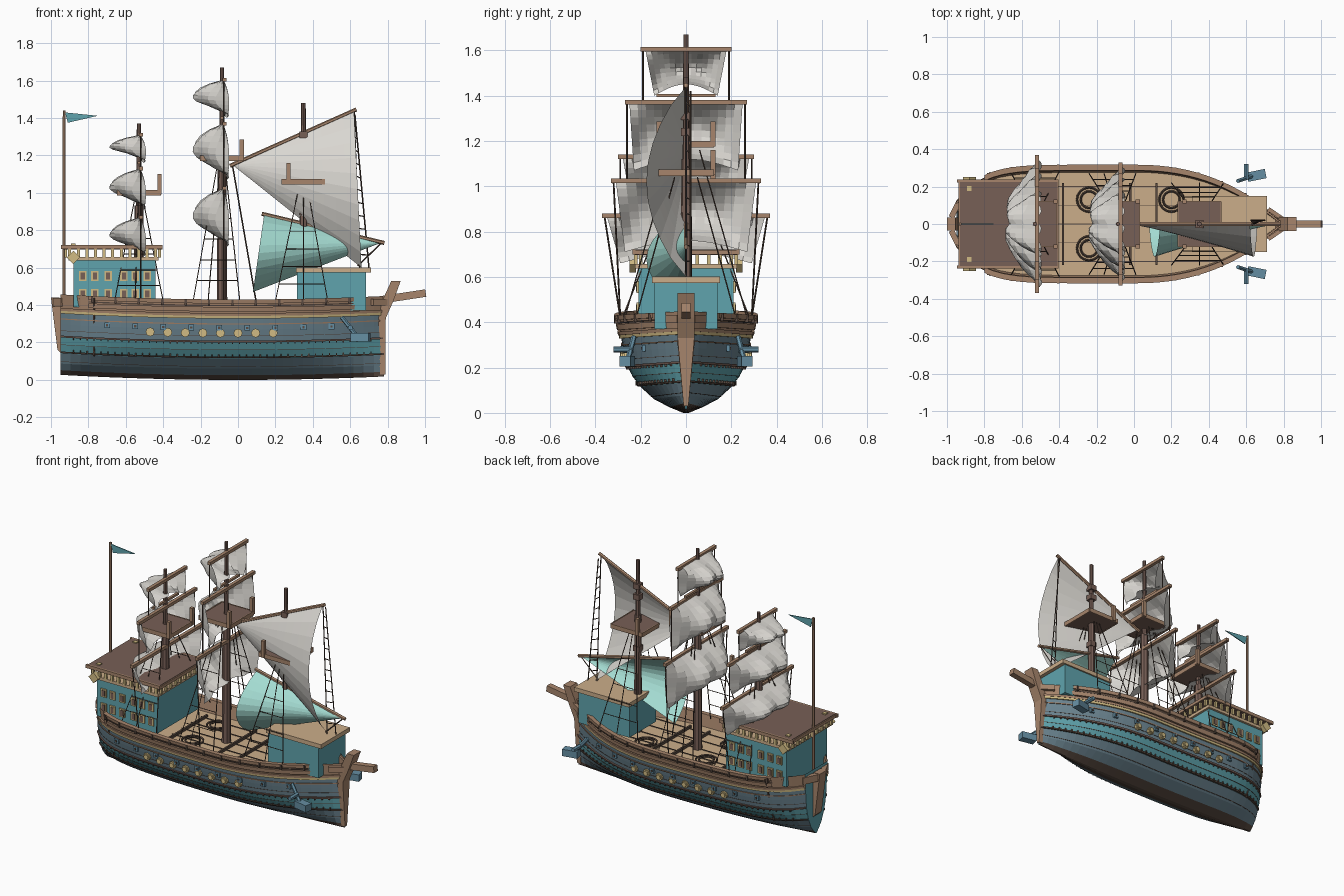
import bpy, bmesh, math
from mathutils import Vector, Matrix

if "Cube" in bpy.data.objects:
    bpy.data.objects.remove(bpy.data.objects["Cube"])


def material(name, r, g, b):
    m = bpy.data.materials.new(name)
    m.use_nodes = True
    m.diffuse_color = (r, g, b, 1)
    m.node_tree.nodes["Principled BSDF"].inputs["Base Color"].default_value = (r, g, b, 1)
    return m


TEAL = material("teal paint", .115, .37, .42)
SLATE = material("slate paint", .15, .235, .285)
CLOTH = material("grey white cloth", .70, .68, .64)
MINT = material("mint cloth", .37, .71, .64)
ROOF = material("dark roof wood", .185, .115, .093)
WOOD = material("rail wood", .385, .235, .15)
TAN = material("tan planks", .60, .42, .255)
GOLD = material("pale gold", .64, .50, .23)
DARK = material("rope brown", .10, .068, .052)
IRON = material("blue iron", .13, .27, .36)


# ---- helpers ----
def finish(name, bm, *mats):
    bmesh.ops.recalc_face_normals(bm, faces=bm.faces)
    me = bpy.data.meshes.new(name)
    bm.to_mesh(me)
    bm.free()
    for m in mats:
        me.materials.append(m)
    o = bpy.data.objects.new(name, me)
    bpy.context.collection.objects.link(o)


def box(bm, c, s, rot=Matrix()):
    m = Matrix.Translation(c) @ rot.to_4x4() @ Matrix.Diagonal((*s, 1))
    bmesh.ops.create_cube(bm, size=1, matrix=m)


def tube(bm, a, b, r1, r2=None, n=6):
    a, b = Vector(a), Vector(b)
    d = b - a
    m = Matrix.Translation((a + b) / 2) @ d.to_track_quat('Z', 'Y').to_matrix().to_4x4()
    bmesh.ops.create_cone(bm, cap_ends=True, segments=n, radius1=r1,
                          radius2=r1 if r2 is None else r2, depth=d.length, matrix=m)


def prism(bm, pts, y0, y1):
    f = bm.faces.new([bm.verts.new((x, y0, z)) for x, z in pts])
    ext = bmesh.ops.extrude_face_region(bm, geom=[f])
    bmesh.ops.translate(bm, vec=(0, y1 - y0, 0),
                        verts=[v for v in ext["geom"] if isinstance(v, bmesh.types.BMVert)])


def grid(bm, nu, nv, fn):
    rows = [[bm.verts.new(fn(i / nu, j / nv)) for j in range(nv + 1)] for i in range(nu + 1)]
    return [(j, bm.faces.new((rows[i][j], rows[i + 1][j], rows[i + 1][j + 1], rows[i][j + 1])))
            for i in range(nu) for j in range(nv)]


# ---- hull shape ----
STERN, BOW = -.95, .78
SECTION = [(0, .04), (.025, .24), (.06, .46), (.115, .66), (.16, .77), (.205, .85),
           (.27, .9), (.335, .94), (.43, 1)]


def half(x, z):
    plan = 1 - (x / .8) ** 2.3 if x > 0 else 1 - (-x / 1.02) ** 7
    for (z0, f0), (z1, f1) in zip(SECTION, SECTION[1:]):
        if z <= z1:
            break
    return .305 * max(plan, .05) * (f0 + (f1 - f0) * (z - z0) / (z1 - z0))


def skin(x, z, side=1, out=0):
    return Vector((x, side * max(half(x, z) + out, .004), z + .03 * x * x))


bm = bmesh.new()
paint = [2, 0, 0, 1, 1, 0, 0, 3]
for s in (-1, 1):
    for j, f in grid(bm, 32, 8, lambda u, v: skin(STERN + (BOW - STERN) * u, SECTION[round(v * 8)][0], s)):
        f.material_index = paint[j]
for x in (STERN, BOW):
    pts = [skin(x, z, 1) for z, _ in SECTION] + [skin(x, z, -1) for z, _ in reversed(SECTION)]
    bm.faces.new([bm.verts.new(p) for p in pts]).material_index = 1
for j, f in grid(bm, 32, 1, lambda u, v: skin(STERN + (BOW - STERN) * u, 0, v * 2 - 1)):
    f.material_index = 2
finish("hull", bm, SLATE, TEAL, DARK, WOOD)


# ---- strakes and rails that follow the hull ----
def strake(name, z0, z1, inner, outer, mat, x0=STERN, x1=BOW):
    bm = bmesh.new()
    for s in (-1, 1):
        ring = [(z0, inner), (z0, outer), (z1, outer), (z1, inner), (z0, inner)]
        grid(bm, 30, 4, lambda u, v: skin(x0 + (x1 - x0) * u, ring[round(v * 4)][0], s, ring[round(v * 4)][1]))
    finish(name, bm, mat)


strake("bulwark", .34, .42, -.014, -.001, WOOD)
strake("cap_rail", .408, .43, -.018, .012, WOOD, -.8, .62)
strake("upper_rail", .365, .39, -.01, .012, WOOD, -.8, .64)
strake("rail_shadow_line", .394, .401, 0, .006, DARK, -.8, .62)
strake("gold_strake", .328, .342, 0, .009, GOLD)
strake("upper_wale", .342, .357, 0, .012, WOOD)
strake("port_strake", .296, .302, 0, .006, WOOD)
strake("middle_wale", .2, .21, 0, .011, ROOF)
strake("lower_wale", .116, .125, 0, .011, DARK)
for i, z in enumerate((.07, .16, .235)):
    strake(f"plank_seam_{i}", z, z + .0025, 0, .002, DARK)

studs, ports, lids = (bmesh.new() for _ in range(3))
for s in (-1, 1):
    for i in range(44):
        x = -.88 + i * .037
        box(studs, skin(x, .128, s, .006), (.006, .01, .016))
        box(studs, skin(x, .196, s, .006), (.006, .01, .01))
    for i in range(12):
        box(studs, skin(-.78 + i * .125, .412, s, .01), (.012, .014, .035))
    tube(studs, skin(-.77, .11, s, .012), skin(-.77, .42, s, .012), .006)
    for i in range(8):
        p = skin(-.47 + i * .094, .25, s)
        y = Vector((0, s, 0))
        tube(ports, p - y * .01, p + y * .014, .024, n=8)
        tube(ports, p, p + y * .022, .016, n=8)
    for i in range(9):
        box(lids, skin(-.7 + i * .15, .278, s, .004), (.03, .016, .03))
        box(studs, skin(-.7 + i * .15, .278, s, .01), (.012, .012, .012))
finish("studs_and_chains", studs, DARK)
finish("round_ports", ports, GOLD)
finish("square_port_lids", lids, IRON)

# ---- stem, stern post and bowsprit ----
bm = bmesh.new()
prism(bm, [(.76, .03), (.788, .03), (.79, .33), (.83, .42), (.87, .53), (.82, .53), (.77, .42), (.745, .3)], -.037, .037)
for v in bm.verts:
    v.co.y *= min(1, .2 + v.co.z / .35)
prism(bm, [(-.945, .14), (-.965, .16), (-.985, .32), (-1, .44), (-.955, .44), (-.94, .32)], -.035, .035)
for s in (-1, 1):
    box(bm, (-.955, s * .08, .415), (.03, .1, .045), Matrix.Rotation(s * -.45, 3, 'Z'))
    box(bm, (.755, s * .055, .415), (.09, .022, .035), Matrix.Rotation(s * -.6, 3, 'Z'))
box(bm, (.89, 0, .447), (.23, .04, .04), Matrix.Rotation(-.15, 3, 'Y'))
finish("stem_stern_and_bowsprit", bm, WOOD)

# ---- deck ----
bm = bmesh.new()
grid(bm, 30, 2, lambda u, v: Vector((-.94 + 1.7 * u, (v * 2 - 1) * half(-.94 + 1.7 * u, .35), .352)))
finish("deck", bm, TAN)
bm = bmesh.new()
for y in (-.2, -.1, 0, .1, .2):
    box(bm, (.02, y, .354), (.86, .004, .005))
for x in (-.38, -.02, .12):
    box(bm, (x, 0, .36), (.012, .44, .018))
for x, y in ((-.24, .13), (-.24, -.13), (.2, .13)):
    for k in range(16):
        a, b = k * math.pi / 8, (k + 1) * math.pi / 8
        for r in (.045, .065):
            tube(bm, (x + r * math.cos(a), y + r * math.sin(a), .37),
                 (x + r * math.cos(b), y + r * math.sin(b), .37), .006, n=5)
finish("deck_seams_and_coils", bm, DARK)

# ---- cabins ----
bm = bmesh.new()
box(bm, (-.66, 0, .515), (.44, .42, .25))
box(bm, (.5, 0, .475), (.37, .28, .21))
finish("cabin_walls", bm, TEAL)
bm = bmesh.new()
box(bm, (.51, 0, .587), (.4, .3, .028))
box(bm, (-.665, 0, .648), (.48, .45, .02))
finish("cabin_trim", bm, TAN)
bm = bmesh.new()
box(bm, (-.67, 0, .709), (.52, .45, .024))
finish("aft_roof", bm, ROOF)
bm = bmesh.new()
for s in (-1, 1):
    box(bm, (-.675, s * .23, .71), (.54, .014, .022))
    box(bm, (-.67 + s * .262, 0, .708), (.01, .45, .02))
finish("aft_roof_edge", bm, WOOD)

frames, panes = bmesh.new(), bmesh.new()
for s in (-1, 1):
    for x in (-.83, -.765, -.695, -.61, -.55, -.485):
        for z in (.46, .555):
            box(frames, (x, s * .211, z), (.04, .014, .054))
            box(panes, (x, s * .217, z), (.022, .008, .038))
    for i in range(11):
        box(frames, (-.9 + i * .046, s * .222, .678), (.016, .014, .045))
    for i in range(9):
        box(frames, (-.67 + s * .25, -.2 + i * .05, .678), (.014, .016, .045))
    box(frames, (-.88, s * .235, .655), (.05, .03, .05), Matrix.Rotation(.78, 3, 'Y'))
    box(frames, (-.88, s * .19, .722), (.025, .025, .012))
finish("window_frames_and_balusters", frames, GOLD)
finish("window_panes", panes, ROOF)

# ---- flag ----
bm = bmesh.new()
tube(bm, (-.93, 0, .36), (-.93, 0, 1.44), .01, .008)
finish("flag_pole", bm, WOOD)
bm = bmesh.new()
prism(bm, [(-.925, 1.43), (-.75, 1.412), (-.91, 1.375)], -.003, .003)
finish("flag", bm, TEAL)

# ---- masts, lookouts, yards, square sails, rigging ----
masts, decks, spars, ropes = (bmesh.new() for _ in range(4))


def square_sail(name, mx, zt, zb, wt, wb, depth):
    bm = bmesh.new()

    def point(u, v):
        a = u * 2 - 1
        arch = math.cos(a * math.pi / 2)
        belly = math.sin(math.pi * v) ** .8 * (1.15 * max(arch, 0) ** .8 - .12 - .2 * math.exp(-(a * 5) ** 2))
        fold = .012 * math.sin(u * 19) * math.sin(v * 8)
        z = zt + (zb - zt) * v + .05 * v * v * arch
        return Vector((mx + .025 - depth * belly - .02 * (1 - v) + fold, a * (wt + (wb - wt) * v), z))
    grid(bm, 14, 9, point)
    finish(name, bm, CLOTH)


def ladder(mx, ztop, xs, y0, y1, zbot):
    for s in (-1, 1):
        tops = [Vector((mx + (x - mx) * .15, s * y0, ztop)) for x in xs]
        feet = [Vector((x, s * y1, zbot)) for x in xs]
        for a, b in zip(tops, feet):
            tube(ropes, a, b, .003, n=4)
        for k in (4, 5.5, 7, 8.5):
            tube(ropes, tops[0].lerp(feet[0], k / 10), tops[-1].lerp(feet[-1], k / 10), .0025, n=4)


def lookout(mx, z, post_x):
    box(decks, (mx, 0, z), (.23, .24, .024))
    for s in (-1, 1):
        box(spars, (post_x, s * .12, z + .045), (.022, .022, .11))
        box(spars, (mx, s * .121, z), (.23, .006, .028))
        box(spars, (mx + s * .115, 0, z), (.006, .24, .028))


for label, mx, top, levels in (
        ("mizzen", -.53, 1.37, [(1.31, 1.16, .2, .17), (1.13, .91, .3, .26), (.87, .66, .37, .31)]),
        ("main", -.085, 1.67, [(1.605, 1.40, .2, .16), (1.37, 1.07, .27, .25), (1.025, .71, .33, .29)])):
    tube(masts, (mx, 0, .35), (mx, 0, top * .68), .028, .024, 8)
    tube(masts, (mx, 0, top * .66), (mx, 0, top), .016, .011, 8)
    for i, (zt, zb, wt, wb) in enumerate(levels):
        box(spars, (mx + .012, 0, zt), (.022, wt * 2, .02))
        square_sail(f"{label}_sail_{i}", mx, zt, zb, wt - .02, wb - .02, .185)
        nxt = levels[i + 1][0] if i < 2 else .42
        for s in (-1, 1):
            end = (mx + .01, s * (wt - .01 if i < 2 else .29), nxt)
            tube(ropes, (mx + .01, s * (wt - .01), zt), end, .004, n=4)
    box(spars, (mx, 0, levels[0][1]), (.016, .26, .014))

lookout(-.085, 1.185, .02)
lookout(-.53, 1.0, -.42)
lookout(.35, 1.06, .27)
ladder(-.085, 1.16, (-.24, -.16, .01), .06, .27, .42)
ladder(-.53, .98, (-.66, -.55, -.40), .06, .28, .42)
ladder(.35, 1.04, (.2, .35, .48), .05, .22, .42)
tube(masts, (.35, 0, .35), (.35, 0, 1.12), .025, .02, 8)
tube(masts, (.35, 0, 1.1), (.35, 0, 1.48), .015, .012, 8)
for z in (.9, 1.24, 1.31):
    box(masts, (.35, 0, z), (.045, .045, .035))


# ---- lateen sails ----
def lateen(name, tip, upper, lower, bulge, mat):
    tip, upper, lower = map(Vector, (tip, upper, lower))
    bm = bmesh.new()

    def point(u, v):
        p = tip.lerp(upper.lerp(lower, v), u)
        p.y -= bulge * u ** 1.2 * math.sin(math.pi * v) ** .8
        return p
    grid(bm, 11, 10, point)
    bmesh.ops.remove_doubles(bm, verts=bm.verts, dist=.0005)
    finish(name, bm, mat)
    d = (upper - tip) * .02
    tube(spars, tip - d, upper + d, .011)


lateen("fore_lateen_sail", (-.03, 0, 1.15), (.62, 0, 1.44), (.66, 0, .6), .175, CLOTH)
lateen("lower_fore_sail", (.77, 0, .735), (.14, 0, .885), (.08, 0, .47), .175, MINT)
rail_a = (Vector((.62, 0, 1.44)), Vector((.65, 0, .6)))
rail_b = (Vector((.625, .02, 1.42)), Vector((.7, .02, .6)))
for a, b in (rail_a, rail_b, ((.77, 0, .735), (.64, 0, .61)), ((-.03, 0, 1.15), (.1, 0, .4))):
    tube(ropes, a, b, .004, n=4)
for k in range(1, 12):
    tube(ropes, rail_a[0].lerp(rail_a[1], k / 12), rail_b[0].lerp(rail_b[1], k / 12), .003, n=4)

finish("masts", masts, ROOF)
finish("lookout_floors", decks, ROOF)
finish("yards_and_posts", spars, WOOD)
finish("rigging", ropes, DARK)

# ---- anchors ----
bm = bmesh.new()
for s in (-1, 1):
    box(bm, (.655, s * .26, .228), (.1, .05, .045), Matrix.Rotation(s * .2, 3, 'Z'))
    tube(bm, (.63, s * .255, .24), (.555, s * .23, .335), .012)
    tube(bm, (.6, s * .24, .28), (.6, s * .32, .28), .014)
finish("anchors", bm, IRON)
